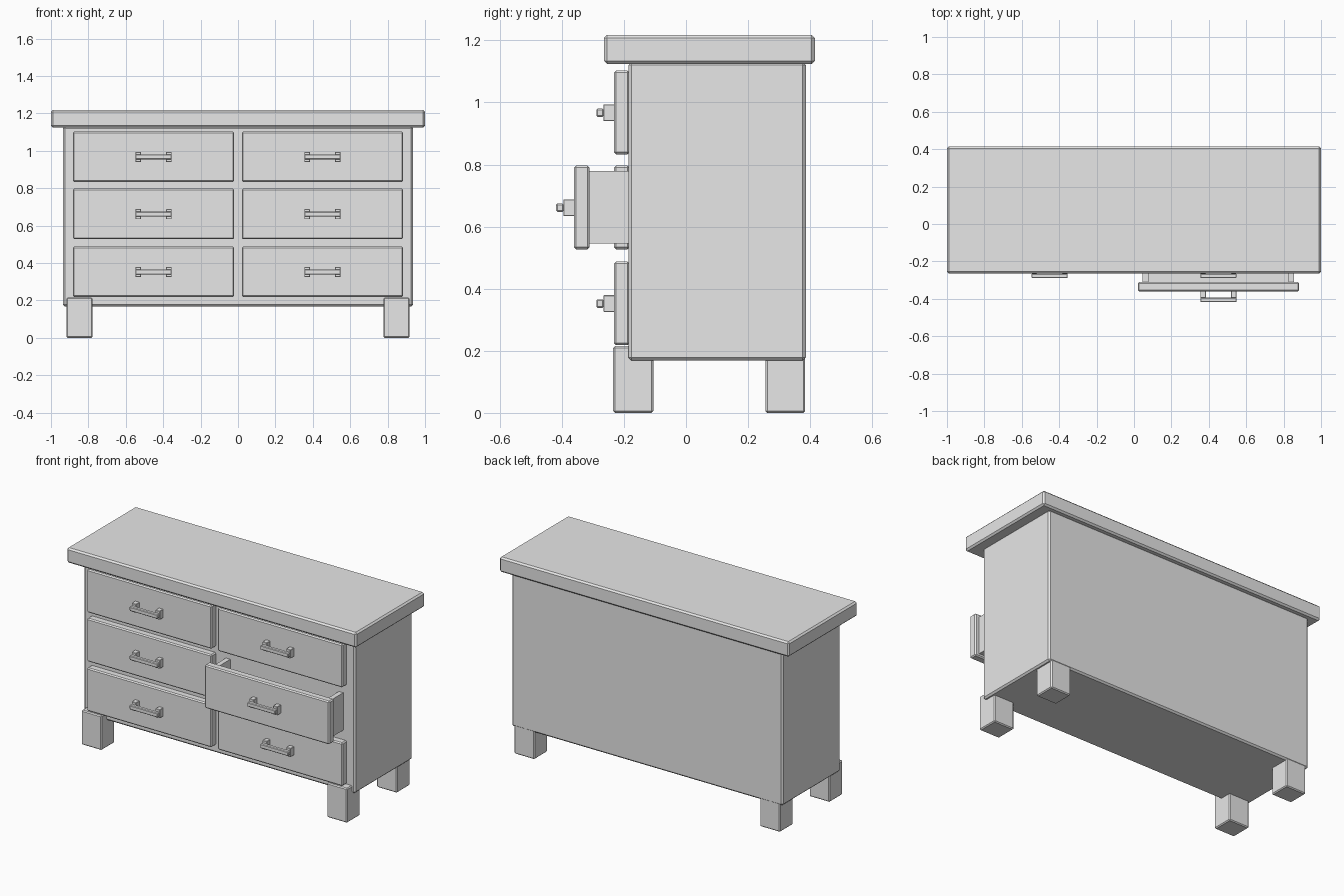
import bpy
import bmesh
from mathutils import Vector

if "Cube" in bpy.data.objects:
    bpy.data.objects.remove(bpy.data.objects["Cube"], do_unlink=True)

# Single plain grey finish
grey = bpy.data.materials.new("plain_grey")
grey.use_nodes = True
colour = (0.8, 0.8, 0.8, 1)
grey.diffuse_color = colour
grey.node_tree.nodes["Principled BSDF"].inputs["Base Color"].default_value = colour


def box(name, x, y, z, bevel=0.0):
    """Axis-aligned box given by its (low, high) range on each axis."""
    low, high = (Vector(corner) for corner in zip(x, y, z))
    bm = bmesh.new()
    bmesh.ops.create_cube(bm, size=1)
    for v in bm.verts:
        v.co = (low + high) / 2 + v.co * (high - low)
    if bevel:
        bmesh.ops.bevel(bm, geom=bm.edges[:], offset=bevel, segments=1,
                        affect='EDGES', profile=0.5)
    mesh = bpy.data.meshes.new(name)
    bm.to_mesh(mesh)
    bm.free()
    mesh.materials.append(grey)
    obj = bpy.data.objects.new(name, mesh)
    bpy.context.collection.objects.link(obj)
    return obj


def around(centre, half):
    return (centre - half, centre + half)


BODY_FRONT = -0.185

# Cabinet and overhanging top
box("cabinet_body", (-0.936, 0.936), (BODY_FRONT, 0.386), (0.168, 1.13), 0.01)
box("top_board", (-1, 1), (-0.264, 0.415), (1.124, 1.218), 0.01)

# Four square legs
for side, sx in (("right", -1), ("left", 1)):
    for end, y in (("front", (-0.235, -0.105)), ("back", (0.256, 0.384))):
        box(f"{end}_{side}_leg", around(sx * 0.848, 0.07), y, (0, 0.215), 0.006)


def handle(name, cx, front, cz):
    """Bar handle on two square posts."""
    for label, sx in (("right", -1), ("left", 1)):
        box(f"{name}_handle_{label}_post", around(cx + sx * 0.082, 0.015),
            (front - 0.034, front + 0.005), around(cz, 0.027), 0.002)
    box(f"{name}_handle_bar", around(cx, 0.097),
        (front - 0.057, front - 0.033), around(cz, 0.0135), 0.004)


def drawer_box(name, cx, front, cz):
    """Open tray behind a pulled-out drawer front."""
    depth = (front, BODY_FRONT + 0.1)
    bottom, top = cz - 0.117, cz + 0.117
    for label, sx in (("right", -1), ("left", 1)):
        box(f"{name}_{label}_wall", around(cx + sx * 0.39, 0.015), depth, (bottom, top))
    box(f"{name}_floor", around(cx, 0.39), depth, (bottom, bottom + 0.025))


# Two columns of three drawers, the middle left one pulled out
for side, cx in (("right", -0.4515), ("left", 0.4515)):
    for row, cz in (("upper", 0.968), ("middle", 0.662), ("lower", 0.353)):
        name = f"{row}_{side}_drawer"
        pulled = row == "middle" and side == "left"
        front = -0.361 if pulled else -0.232
        box(f"{name}_front", around(cx, 0.431), (front, front + 0.05),
            around(cz, 0.135), 0.007)
        handle(name, cx, front, cz - 0.001)
        if pulled:
            drawer_box(name, cx, front + 0.045, cz)
